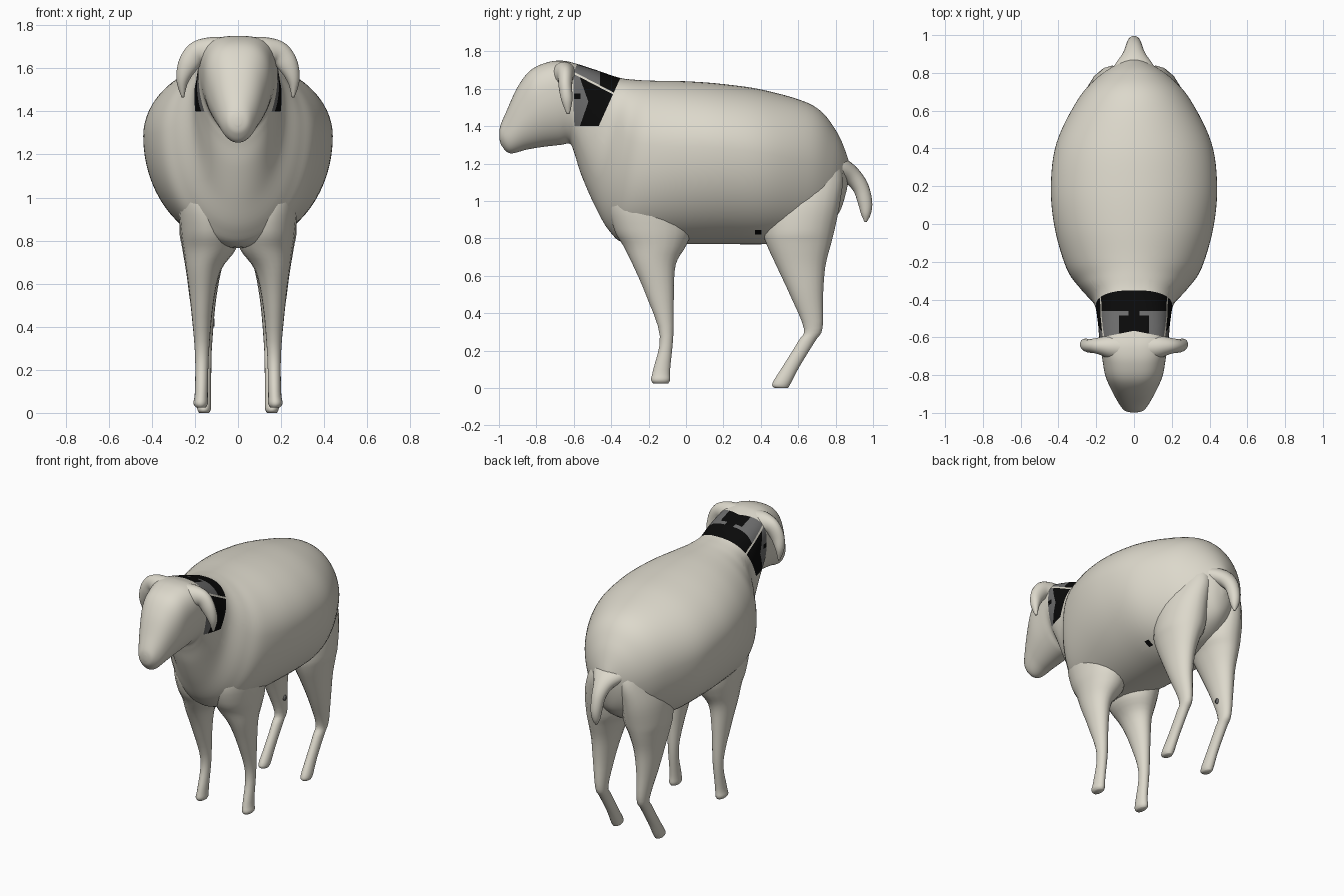
import bpy, bmesh, math
from mathutils import Vector


def material(name, rgb):
    m = bpy.data.materials.new(name)
    m.diffuse_color = (*rgb, 1)
    return m


WOOL = material("cream wool", (0.72, 0.69, 0.60))
BLACK = material("black", (0.003, 0.003, 0.003))
GREY = material("dark grey", (0.15, 0.15, 0.15))


def smooth_rows(rows, n):
    """Catmull-Rom interpolation of rows of numbers."""
    out = []
    for i in range(len(rows) - 1):
        p0, p1 = rows[max(i - 1, 0)], rows[i]
        p2, p3 = rows[i + 1], rows[min(i + 2, len(rows) - 1)]
        for k in range(n):
            t = k / n
            out.append([0.5 * (2 * b + (c - a) * t + (2 * a - 5 * b + 4 * c - d) * t * t
                               + (3 * b - a - 3 * c + d) * t ** 3)
                        for a, b, c, d in zip(p0, p1, p2, p3)])
    out.append(list(rows[-1]))
    return out


def loft(name, rings, mirror=False, paint=None, cuts=(), mats=(WOOL,)):
    """Skin point rings, slice them along the paint borders, then colour by rule."""
    bm = bmesh.new()
    loops = [[bm.verts.new(p) for p in r] for r in rings]
    n = len(loops[0])
    for a, b in zip(loops, loops[1:]):
        for i in range(n):
            j = (i + 1) % n
            bm.faces.new((a[i], a[j], b[j], b[i]))
    bm.faces.new(loops[0])
    bm.faces.new(loops[-1])
    bmesh.ops.recalc_face_normals(bm, faces=bm.faces)
    for region, co, no in cuts:
        faces = [f for f in bm.faces if region(f.calc_center_median())]
        geom = set(faces)
        for f in faces:
            geom.update(f.edges)
            geom.update(f.verts)
        bmesh.ops.bisect_plane(bm, geom=list(geom), dist=1e-5, plane_co=co, plane_no=no)
    for f in bm.faces:
        f.smooth = True
        if paint:
            f.material_index = paint(f.calc_center_median())
    me = bpy.data.meshes.new(name)
    bm.to_mesh(me)
    bm.free()
    ob = bpy.data.objects.new(name, me)
    bpy.context.collection.objects.link(ob)
    for m in mats:
        me.materials.append(m)
    if mirror:
        ob.modifiers.new("Mirror", 'MIRROR')
    return ob


def body_ring(row, n=72):
    """Section between a top and a bottom point; widest at f, squareness e above."""
    ty, tz, by, bz, w, f, e = row
    top, bot = Vector((0, ty, tz)), Vector((0, by, bz))
    mid = bot.lerp(top, f)
    pts = []
    for i in range(n):
        a = 2 * math.pi * i / n
        c, s = math.cos(a), math.sin(a)
        k = 2 / e if c > 0 else 1
        x = math.copysign(abs(s) ** k, s) * w
        p = mid + (top - mid) * c ** k if c > 0 else mid + (bot - mid) * -c
        pts.append((x, p.y, p.z))
    return pts


def leg_ring(row, n=20):
    z, y0, y1, x0, x1 = row
    return [((x0 + x1) / 2 + (x1 - x0) / 2 * math.cos(2 * math.pi * i / n),
             (y0 + y1) / 2 + (y1 - y0) / 2 * math.sin(2 * math.pi * i / n), z)
            for i in range(n)]


def tube(name, path, side, mirror=False, n=20):
    """Tapered oval tube; rows are x, y, z, radius in plane, radius along side."""
    rows = smooth_rows(path, 5)
    side = Vector(side)
    rings = []
    for k, r in enumerate(rows):
        a, b = rows[max(k - 1, 0)], rows[min(k + 1, len(rows) - 1)]
        t = (Vector(b[:3]) - Vector(a[:3])).normalized()
        u = t.cross(side).normalized()
        rings.append([Vector(r[:3]) + u * r[3] * math.cos(2 * math.pi * i / n)
                      + side * r[4] * math.sin(2 * math.pi * i / n) for i in range(n)])
    return loft(name, rings, mirror)


def neck_paint(c):
    """Black and grey neck patch, split by a thin wool line, plus a belly spot."""
    if c.x > 0 and 0.37 < c.y < 0.405 and 0.82 < c.z < 0.845:
        return 1
    if not (-0.565 - 0.2 * abs(c.x) < c.y < -0.35 - (1.66 - c.z) * 0.45 and c.z > 1.40):
        return 0
    line = c.z - 1.685 + (c.y + 0.6) * 0.52
    if abs(line) < 0.006:
        return 0
    if line > 0:
        blob = abs(c.x) < 0.08 and c.y < -0.485 or abs(c.x) < 0.03
        return 1 if c.y > -0.46 or blob else 2
    if -0.60 < c.y < -0.565 and 1.545 < c.z < 1.575:
        return 1
    return 2 if c.y < -0.522 - abs(c.z - 1.53) * 0.35 else 1


def neck(c):
    return -0.66 < c.y < -0.3 and c.z > 1.3


def belly(c):
    return 0.3 < c.y < 0.5 and 0.77 < c.z < 0.95


# Planes along which the painted borders are cut
cuts = [(neck, (0, -0.35, 1.66), (0, 1, -0.45)), (neck, (0, 0, 1.40), (0, 0, 1)),
        (neck, (0, -0.6, 1.691), (0, 0.52, 1)), (neck, (0, -0.6, 1.679), (0, 0.52, 1)),
        (neck, (0, -0.522, 1.53), (0, 1, 0.35)), (neck, (0, -0.522, 1.53), (0, 1, -0.35)),
        (neck, (0, 0, 1.545), (0, 0, 1)), (neck, (0, 0, 1.575), (0, 0, 1))]
cuts += [(neck, (0, y, 0), (0, 1, 0)) for y in (-0.46, -0.485, -0.565, -0.60)]
cuts += [(neck, (x, 0, 0), (1, 0, 0)) for x in (-0.08, -0.03, 0.03, 0.08)]
cuts += [(neck, (0, -0.565, 0), (s, 1, 0)) for s in (0.2, -0.2)]
cuts += [(belly, (0, y, 0), (0, 1, 0)) for y in (0.37, 0.405)]
cuts += [(belly, (0, 0, z), (0, 0, 1)) for z in (0.82, 0.845)]

# Trunk: top y, top z, bottom y, bottom z, half width, widest fraction, squareness
trunk = [
    (-0.998, 1.375, -0.998, 1.335, 0.015, 0.5, 2),
    (-0.99, 1.41, -0.985, 1.295, 0.05, 0.5, 2),
    (-0.96, 1.48, -0.94, 1.255, 0.08, 0.48, 2.2),
    (-0.90, 1.61, -0.85, 1.275, 0.12, 0.5, 2.4),
    (-0.83, 1.70, -0.76, 1.29, 0.152, 0.56, 2.6),
    (-0.74, 1.742, -0.67, 1.30, 0.168, 0.6, 2.7),
    (-0.66, 1.75, -0.62, 1.305, 0.178, 0.64, 2.8),
    (-0.59, 1.735, -0.595, 1.25, 0.185, 0.64, 3.0),
    (-0.48, 1.70, -0.56, 1.14, 0.193, 0.64, 3.0),
    (-0.36, 1.66, -0.49, 0.98, 0.215, 0.62, 2.5),
    (-0.27, 1.648, -0.41, 0.84, 0.29, 0.61, 2.1),
    (-0.17, 1.643, -0.31, 0.77, 0.36, 0.61, 2),
    (0.00, 1.64, -0.05, 0.77, 0.42, 0.60, 2),
    (0.20, 1.625, 0.20, 0.77, 0.44, 0.60, 2),
    (0.43, 1.59, 0.43, 0.77, 0.41, 0.59, 2),
    (0.68, 1.51, 0.62, 0.80, 0.30, 0.57, 2),
    (0.80, 1.38, 0.74, 0.86, 0.195, 0.55, 2),
    (0.865, 1.23, 0.82, 0.94, 0.085, 0.55, 2),
    (0.875, 1.16, 0.86, 1.06, 0.02, 0.5, 2),
]
loft("head_and_body", [body_ring(r) for r in smooth_rows(trunk, 6)],
     paint=neck_paint, cuts=cuts, mats=(WOOL, BLACK, GREY))

# Legs: z, front y, back y, inner x, outer x
front = [
    (1.20, -0.33, -0.05, 0.05, 0.24), (1.00, -0.405, 0.02, 0.02, 0.275),
    (0.85, -0.385, 0.03, 0.00, 0.268), (0.76, -0.335, 0.00, 0.01, 0.255),
    (0.66, -0.285, -0.055, 0.08, 0.24), (0.50, -0.215, -0.065, 0.115, 0.22),
    (0.28, -0.14, -0.068, 0.135, 0.20), (0.10, -0.175, -0.085, 0.14, 0.20),
    (0.045, -0.187, -0.085, 0.14, 0.207), (0.025, -0.175, -0.095, 0.15, 0.195),
]
hind = [
    (1.30, 0.56, 0.76, 0.05, 0.15), (1.15, 0.47, 0.835, 0.015, 0.205),
    (1.00, 0.41, 0.825, 0.01, 0.26), (0.85, 0.41, 0.795, 0.01, 0.272),
    (0.77, 0.43, 0.775, 0.045, 0.26), (0.65, 0.485, 0.745, 0.08, 0.24),
    (0.50, 0.555, 0.733, 0.105, 0.22), (0.32, 0.63, 0.73, 0.12, 0.19),
    (0.25, 0.60, 0.69, 0.123, 0.185), (0.12, 0.52, 0.61, 0.125, 0.185),
    (0.025, 0.462, 0.56, 0.125, 0.19), (0.0, 0.475, 0.545, 0.135, 0.18),
]
loft("front_legs", [leg_ring(r) for r in smooth_rows(front, 4)], mirror=True)
loft("hind_legs", [leg_ring(r) for r in smooth_rows(hind, 4)], mirror=True)

# Small grey mark on the inside of the left hind leg
mark = [[(x, 0.66 + 0.014 * math.cos(i * math.pi / 6), 0.42 + 0.018 * math.sin(i * math.pi / 6))
         for i in range(12)] for x in (-0.108, -0.117)]
loft("leg_mark", mark, mats=(GREY,))

# Drooping ears, broad where they leave the head
tube("ears", [
    (0.07, -0.655, 1.67, 0.075, 0.075), (0.14, -0.65, 1.675, 0.068, 0.06),
    (0.195, -0.645, 1.665, 0.055, 0.042), (0.235, -0.645, 1.61, 0.046, 0.036),
    (0.258, -0.637, 1.54, 0.028, 0.03), (0.256, -0.63, 1.465, 0.006, 0.008),
], (0, 1, 0), mirror=True)

# Tail, flaring into the rump
tube("tail", [
    (0, 0.74, 1.20, 0.07, 0.16), (0, 0.83, 1.17, 0.06, 0.11),
    (0, 0.89, 1.13, 0.05, 0.065), (0, 0.935, 1.07, 0.043, 0.045),
    (0, 0.958, 0.99, 0.038, 0.036), (0, 0.962, 0.93, 0.026, 0.026),
    (0, 0.96, 0.888, 0.006, 0.006),
], (1, 0, 0))
